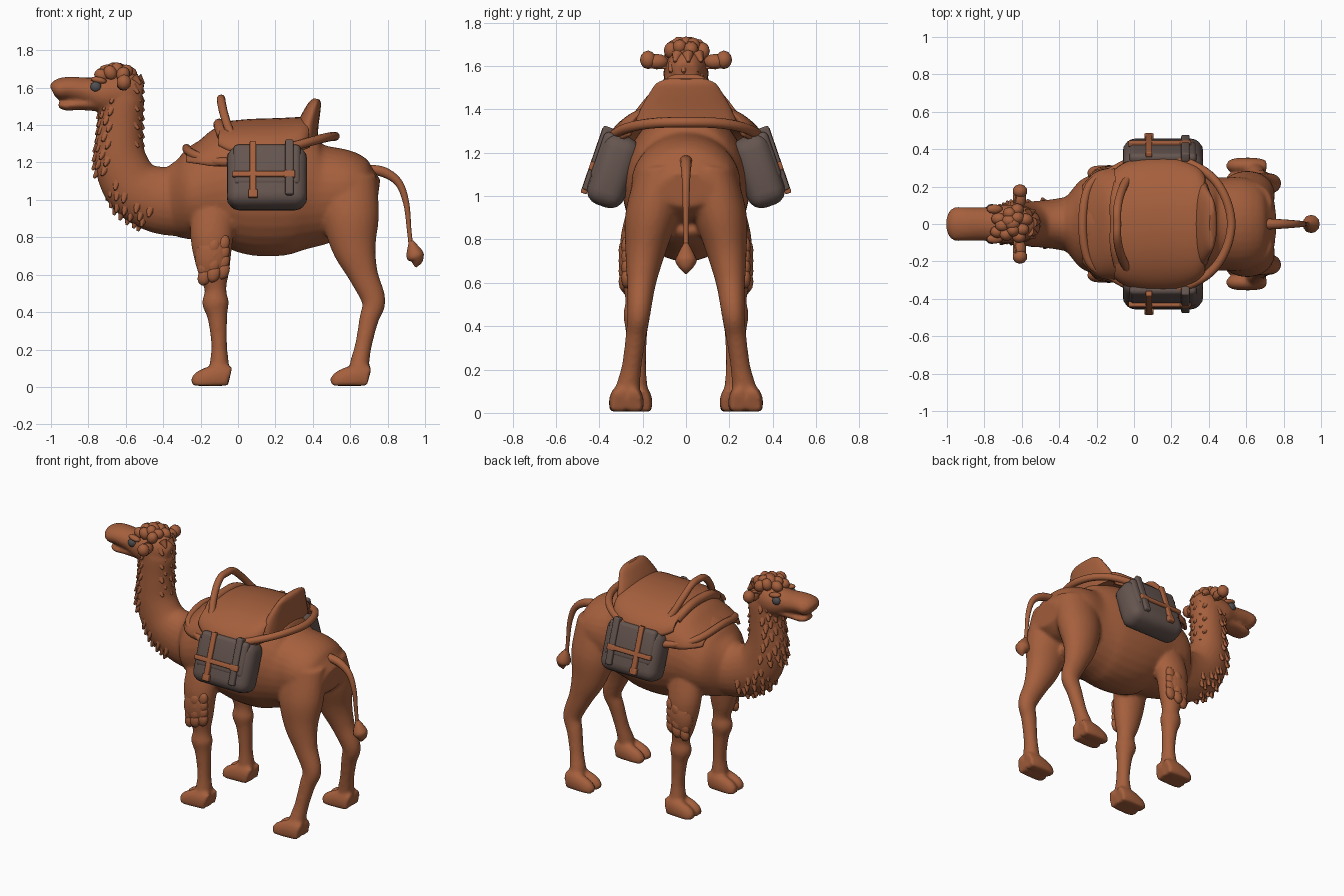
import bpy, bmesh, math, random
from mathutils import Vector, Matrix

random.seed(4)
if "Cube" in bpy.data.objects:
    bpy.data.objects.remove(bpy.data.objects["Cube"])


def material(name, rgb):
    m = bpy.data.materials.new(name)
    m.use_nodes = True
    m.diffuse_color = (*rgb, 1)
    bsdf = m.node_tree.nodes["Principled BSDF"]
    bsdf.inputs["Base Color"].default_value = (*rgb, 1)
    bsdf.inputs["Roughness"].default_value = 0.8
    return m


TAN = material("camel brown", (0.375, 0.115, 0.046))
CANVAS = material("canvas grey", (0.13, 0.09, 0.078))
EYE = material("eye grey", (0.08, 0.08, 0.085))


def finish(bm, name, mat, angle=50, mirror=False, voxel=0):
    bmesh.ops.recalc_face_normals(bm, faces=bm.faces)
    me = bpy.data.meshes.new(name)
    bm.to_mesh(me)
    bm.free()
    ob = bpy.data.objects.new(name, me)
    bpy.context.collection.objects.link(ob)
    me.materials.append(mat)
    if mirror:
        mod = ob.modifiers.new("mirror", "MIRROR")
        mod.use_axis = (False, True, False)
        mod.use_mirror_merge = False
    if voxel:
        mod = ob.modifiers.new("fuse", "REMESH")
        mod.mode, mod.voxel_size, mod.use_smooth_shade = "VOXEL", voxel, True
        mod = ob.modifiers.new("soften", "SMOOTH")
        mod.factor, mod.iterations = 0.5, 8
    bpy.ops.object.select_all(action="DESELECT")
    ob.select_set(True)
    bpy.context.view_layer.objects.active = ob
    bpy.ops.object.shade_smooth_by_angle(angle=math.radians(angle))
    return ob


def spline(pts, steps=5, closed=False):
    """Catmull-Rom interpolation of tuples."""
    p = [Vector(q) for q in pts]
    n, out = len(p), []
    get = (lambda i: p[i % n]) if closed else (lambda i: p[max(0, min(n - 1, i))])
    for i in range(n if closed else n - 1):
        a, b, c, d = (get(i + k) for k in (-1, 0, 1, 2))
        for s in range(steps):
            t = s / steps
            out.append(b + (c - a) * t / 2 + (a - b * 2.5 + c * 2 - d / 2) * t * t
                       + ((b - c) * 3 + d - a) * t ** 3 / 2)
    return out if closed else out + [p[-1]]


def skin(bm, rings, closed=False):
    vs = [[bm.verts.new(v) for v in r] for r in rings]
    n = len(vs[0])
    for a, b in zip(vs, vs[1:] + vs[:1] if closed else vs[1:]):
        for i in range(n):
            bm.faces.new((a[i], a[(i + 1) % n], b[(i + 1) % n], b[i]))
    if not closed:
        bm.faces.new(vs[0])
        bm.faces.new(vs[-1])


def loft(bm, pts, side=1, shift=(0, 0), sides=24):
    """Points are x, y, z, in-plane radius, sideways radius; flat at the ground."""
    p, rings = spline(pts), []
    for i, q in enumerate(p):
        t = p[min(i + 1, len(p) - 1)] - p[max(i - 1, 0)]
        nrm = Vector((-t[2], 0, t[0])).normalized()
        ring = []
        for k in range(sides):
            a = math.tau * k / sides
            v = Vector(q[:3]) + nrm * q[3] * math.cos(a) + Vector((0, q[4] * math.sin(a), 0))
            ring.append((v.x + shift[0], (v.y + shift[1]) * side, max(v.z, .006)))
        rings.append(ring)
    skin(bm, rings)


def tube(bm, pts, r, closed=False, sides=10):
    p, rings = spline(pts, 6, closed), []
    n = len(p)
    for i, q in enumerate(p):
        t = p[(i + 1) % n] - p[i - 1] if closed else p[min(i + 1, n - 1)] - p[max(i - 1, 0)]
        u = t.cross(Vector((0.3, 0.1, 1))).normalized()
        w = t.cross(u).normalized()
        rings.append([q + (u * math.cos(math.tau * k / sides)
                           + w * math.sin(math.tau * k / sides)) * r for k in range(sides)])
    skin(bm, rings, closed)


def blob(bm, pos, size, rot=0, fine=2):
    m = Matrix.Translation(pos) @ Matrix.Rotation(rot, 4, "Y") @ Matrix.Diagonal((*size, 1))
    bmesh.ops.create_icosphere(bm, subdivisions=fine, radius=1, matrix=m)


def tuft(bm, pos, aim, r, length):
    m = Matrix.Translation(pos) @ Vector(aim).to_track_quat("Z", "Y").to_matrix().to_4x4()
    bmesh.ops.create_cone(bm, cap_ends=True, segments=7, radius1=r, radius2=r * .25, depth=length, matrix=m)


# Fused body, neck, head, legs and feet
neck = [(-.25, 0, 1, .2, .17), (-.42, 0, 1, .18, .135), (-.56, 0, 1.07, .16, .12),
        (-.63, 0, 1.22, .14, .112), (-.63, 0, 1.4, .12, .105), (-.62, 0, 1.55, .12, .1), (-.6, 0, 1.6, .08, .07)]
fore = [(-.12, .17, .98, .12, .09), (-.14, .215, .8, .115, .088), (-.13, .225, .62, .085, .07),
        (-.12, .227, .52, .058, .053), (-.12, .227, .45, .072, .062), (-.11, .228, .37, .053, .05),
        (-.1, .23, .22, .042, .046), (-.1, .233, .12, .052, .056), (-.1, .235, .05, .05, .056)]
hind = [(.58, .11, 1.12, .16, .12), (.6, .155, .92, .155, .125), (.62, .185, .75, .12, .095),
        (.67, .205, .6, .08, .068), (.725, .217, .46, .064, .054), (.7, .23, .36, .052, .048),
        (.67, .25, .22, .045, .046), (.65, .268, .12, .052, .056), (.65, .275, .05, .05, .056)]
bm = bmesh.new()
loft(bm, [(-.4, 0, 1, .14, .1), (-.35, 0, 1, .19, .16), (-.26, 0, 1.01, .23, .25), (-.1, 0, 1.05, .3, .28),
          (.1, 0, 1.05, .35, .295), (.3, 0, 1.05, .34, .285), (.45, 0, 1.04, .28, .25),
          (.58, 0, 1.06, .21, .25), (.68, 0, 1.04, .15, .21), (.75, 0, 1.03, .08, .12)], sides=32)
loft(bm, neck)
# skull, upper muzzle and lower jaw
loft(bm, [(-.51, 0, 1.57, .05, .05), (-.58, 0, 1.58, .1, .09), (-.7, 0, 1.565, .105, .105),
          (-.8, 0, 1.58, .075, .09), (-.9, 0, 1.595, .064, .09), (-.96, 0, 1.588, .058, .09), (-.99, 0, 1.575, .036, .06)])
loft(bm, [(-.72, 0, 1.52, .05, .075), (-.85, 0, 1.51, .03, .07), (-.92, 0, 1.503, .026, .065), (-.96, 0, 1.51, .014, .04)])
for s in (1, -1):
    loft(bm, fore, s)
    loft(bm, hind, s)
    for shift in ((0, .235), (.745, .275)):
        for y in (-.037, .037):
            loft(bm, [(-.045, y, .04, .07, .033), (-.1, y, .05, .072, .042), (-.16, y, .042, .064, .043),
                      (-.215, y, .022, .054, .038), (-.245, y, .012, .03, .022)], s, shift)
finish(bm, "camel_body", TAN, 180, voxel=.011)

# Shaggy wool on the throat, nape, crown and forearms
bm = bmesh.new()
for i, q in enumerate(spline(neck[1:-1], 4)):
    front = Vector((-1, 0, -.3)) if q.z > 1.15 else Vector((-.6, 0, -.8))
    front.normalize()
    for k in range(5):
        a = (k - 2) * .5 + (i % 2) * .25 + random.uniform(-.1, .1)
        out = front * math.cos(a) * q[3] + Vector((0, math.sin(a) * q[4], 0))
        tuft(bm, Vector(q[:3]) + out, out.normalized() + Vector((0, 0, -.9)), .026, .05)
for i in range(8):
    for k in (-1, 0, 1):
        y = k * .055 + (i % 2) * .02 - .01
        tuft(bm, (-.515 - abs(y) * .5, y, 1.3 + i * .048), (.8, y * 6, -.8), .028, .05)
for i in range(13):
    a, r = i * 2.4, .024 * i ** .5
    blob(bm, (-.65 + r * 1.1 * math.cos(a), r * math.sin(a), 1.7 - r * r * 5), (.042, .034, .036), a)
finish(bm, "wool_tufts", TAN)

bm = bmesh.new()
blob(bm, (-.14, .26, .7), (.09, .05, .125), .1, 3)
for i in range(12):
    blob(bm, (-.13 + (i % 3 - 1) * .05, .287 - abs(i % 3 - 1) * .012, .59 + i * .016), (.036, .024, .05), .25)
finish(bm, "foreleg_wool", TAN, mirror=True)

# Ears, brows and eyes
bm = bmesh.new()
loft(bm, [(-.63, .06, 1.61, .03, .035), (-.622, .11, 1.616, .036, .04), (-.612, .16, 1.622, .04, .04)])
blob(bm, (-.613, .135, 1.62), (.037, .055, .036))
blob(bm, (-.61, .175, 1.628), (.04, .038, .043))
blob(bm, (-.745, .08, 1.64), (.045, .025, .018), .2)
blob(bm, (-.95, .055, 1.615), (.025, .025, .018))
finish(bm, "ears_and_brows", TAN, mirror=True)
bm = bmesh.new()
blob(bm, (-.76, .085, 1.605), (.03, .022, .03))
finish(bm, "eyes", EYE, mirror=True)

# Tail and its tuft
bm = bmesh.new()
loft(bm, [(.68, 0, 1.165, .025, .03), (.78, 0, 1.148, .027, .026), (.86, 0, 1.09, .021, .02),
          (.9, 0, .98, .016, .016), (.915, 0, .84, .012, .012), (.925, 0, .75, .012, .012)], sides=12)
loft(bm, [(.925, 0, .78, .012, .012), (.945, 0, .71, .046, .048), (.955, 0, .675, .034, .036), (.95, 0, .64, .004, .004)], sides=12)
finish(bm, "tail", TAN)


# Draped saddle layers: x, crest height, hem height, half width
def drape(name, pts, thick):
    bm = bmesh.new()
    rows = []
    for x, top, hem, wide in spline(pts):
        angles = [math.pi * (k / 24 - .5) for k in range(25)]
        rows.append([bm.verts.new((x, wide * math.sin(a), hem + (top - hem) * max(0, math.cos(a)))) for a in angles])
    for a, b in zip(rows, rows[1:]):
        for i in range(24):
            bm.faces.new((a[i], a[i + 1], b[i + 1], b[i]))
    ob = finish(bm, name, TAN)
    mod = ob.modifiers.new("thickness", "SOLIDIFY")
    mod.thickness, mod.offset = thick, 0


drape("saddle_blanket", [(-.27, 1.255, 1.2, .2), (-.2, 1.31, 1.19, .27), (-.1, 1.38, 1.18, .295),
                         (.1, 1.41, 1.2, .32), (.3, 1.4, 1.25, .31), (.38, 1.37, 1.28, .26)], .02)
drape("saddle_seat", [(-.1, 1.4, 1.29, .28), (-.04, 1.41, 1.26, .32), (.07, 1.42, 1.24, .345),
                      (.22, 1.425, 1.24, .345), (.33, 1.43, 1.29, .3), (.37, 1.425, 1.32, .25)], .025)

# Padded rail around the saddle, with pommel arch, bolster and cantle
half = [(-.24, .2, 1.245), (-.12, .28, 1.205), (.02, .345, 1.21), (.2, .355, 1.26), (.38, .28, 1.31), (.48, .16, 1.335)]
bm = bmesh.new()
tube(bm, [(-.275, 0, 1.275)] + half + [(.52, 0, 1.34)] + [(x, -y, z) for x, y, z in reversed(half)], .024, True)
finish(bm, "saddle_rail", TAN)
bm = bmesh.new()
arch = [(.03, .31, 1.26), (-.04, .23, 1.36), (-.075, .15, 1.46), (-.09, .07, 1.53)]
tube(bm, arch + [(-.09, 0, 1.54)] + [(x, -y, z) for x, y, z in reversed(arch)], .023)
tube(bm, [(-.08, -.22, 1.34), (-.1, -.12, 1.395), (-.1, 0, 1.405), (-.1, .12, 1.395), (-.08, .22, 1.34)], .03)
finish(bm, "pommel_arch", TAN)
bm = bmesh.new()
loft(bm, [(.365, 0, 1.32, .06, .24), (.375, 0, 1.4, .056, .21), (.4, 0, 1.48, .042, .165),
          (.415, 0, 1.52, .03, .135), (.42, 0, 1.54, .016, .09)])
finish(bm, "cantle", TAN)

# Saddlebags: tilted boxes placed in the bag's own frame
BAG = Matrix.Translation((.155, .335, 1.115)) @ Matrix.Rotation(math.radians(19), 4, "X")


def bag_box(bm, pos, size, bevel):
    part = bmesh.new()
    bmesh.ops.create_cube(part, size=1, matrix=Matrix.Diagonal((*size, 1)))
    bmesh.ops.bevel(part, geom=part.edges[:], offset=bevel, segments=4, profile=.5, affect="EDGES")
    part.transform(BAG @ Matrix.Translation(pos))
    me = bpy.data.meshes.new("part")
    part.to_mesh(me)
    part.free()
    bm.from_mesh(me)
    bpy.data.meshes.remove(me)


bm = bmesh.new()
bag_box(bm, (0, 0, 0), (.43, .18, .34), .068)
bag_box(bm, (0, .065, .05), (.36, .06, .23), .025)
bag_box(bm, (.12, .085, .03), (.045, .05, .31), .01)
finish(bm, "saddlebags", CANVAS, mirror=True)
bm = bmesh.new()
for x, z, w, h in ((-.075, .02, .035, .31), (-.02, -.01, .33, .03), (-.075, -.12, .05, .045), (.12, -.01, .06, .04)):
    bag_box(bm, (x, .097, z), (w, .03, h), .007)
finish(bm, "bag_straps", TAN, mirror=True)
